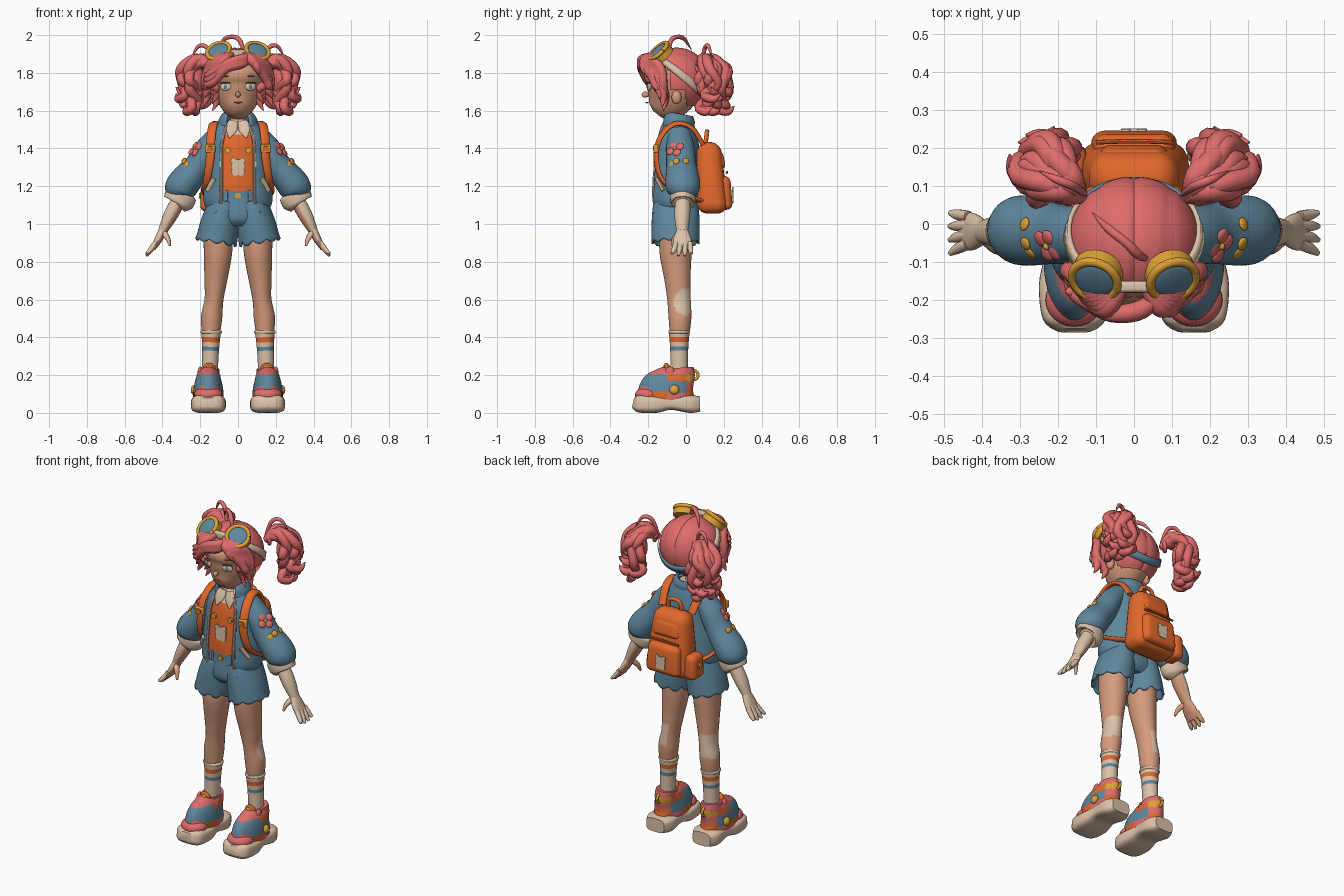
import bpy, bmesh
from math import sin, cos, pi, radians, copysign
from mathutils import Vector, Matrix

if "Cube" in bpy.data.objects:
    bpy.data.objects.remove(bpy.data.objects["Cube"], do_unlink=True)

PALETTE = dict(pink="E06C6C", skin="D69B7D", beige="DCC2A9", blue="5F879D",
               orange="E2682C", yellow="DDA136", dark="5E463E", lip="B8705C")
MATERIALS = {}
for label, code in PALETTE.items():
    rgb = [int(code[i:i + 2], 16) / 255 for i in (0, 2, 4)]
    linear = [((v + .055) / 1.055) ** 2.4 for v in rgb] + [1]
    material = bpy.data.materials.new(label)
    material.use_nodes = True
    material.diffuse_color = linear
    material.node_tree.nodes["Principled BSDF"].inputs["Base Color"].default_value = linear
    MATERIALS[label] = material

X, Y, Z = Vector((1, 0, 0)), Vector((0, 1, 0)), Vector((0, 0, 1))


def finish(name, bm, mat, paint=None, thickness=0, angle=40):
    """Turn a bmesh into a smooth-shaded object, painting faces by a rule."""
    bmesh.ops.recalc_face_normals(bm, faces=bm.faces)
    used = [mat]
    for face in bm.faces:
        label = paint(face.calc_center_median(), face.normal) if paint else mat
        if label not in used:
            used.append(label)
        face.material_index = used.index(label)
    mesh = bpy.data.meshes.new(name)
    bm.to_mesh(mesh)
    bm.free()
    for label in used:
        mesh.materials.append(MATERIALS[label])
    mesh.shade_smooth()
    mesh.set_sharp_from_angle(angle=radians(angle))
    obj = bpy.data.objects.new(name, mesh)
    bpy.context.collection.objects.link(obj)
    if thickness:
        shell = obj.modifiers.new("thickness", "SOLIDIFY")
        shell.thickness, shell.offset = thickness, 0


def resample(points, steps):
    """Catmull-Rom interpolation of tuples."""
    result = []
    for i in range(len(points) - 1):
        a, b, c, d = (points[min(max(i + j, 0), len(points) - 1)] for j in (-1, 0, 1, 2))
        for step in range(steps):
            t = step / steps
            result.append([q + t * ((r - p) + t * ((2 * p - 5 * q + 4 * r - w) + t * (3 * (q - r) + w - p))) / 2
                           for p, q, r, w in zip(a, b, c, d)])
    return result + [list(points[-1])]


def sweep(name, mat, stations, s=1, n=20, steps=4, ref=Y, square=1, cap=True, paint=None, edit=None, thickness=0):
    """Loft elliptical rings (x, y, z, radius, other radius) along a smooth path; s mirrors x."""
    path = resample([tuple(p) + (p[3],) * (len(p) == 4) for p in stations], steps)
    centres = [Vector(p[:3]) for p in path]
    bm, rings, side = bmesh.new(), [], None
    for i, p in enumerate(path):
        along = (centres[min(i + 1, len(path) - 1)] - centres[max(i - 1, 0)]).normalized()
        side = (side - along * side.dot(along) if side else ref.cross(along)).normalized()
        other, ring = along.cross(side), []
        for k in range(n):
            c, q = (copysign(abs(f) ** square, f) for f in (cos(2 * pi * k / n), sin(2 * pi * k / n)))
            v = centres[i] + side * p[3] * c + other * p[4] * q
            ring.append(bm.verts.new((v.x * s, v.y, v.z)))
        rings.append(ring)
    for low, high in zip(rings, rings[1:]):
        for k in range(n):
            bm.faces.new((low[k], low[k - 1], high[k - 1], high[k]))
    if cap:
        bm.faces.new(rings[0])
        bm.faces.new(rings[-1])
    if edit:
        edit(bm)
    finish(name, bm, mat, paint, thickness)


def place(loc, axis):
    return Matrix.Translation(loc) @ Vector(axis).to_track_quat("Z", "Y").to_matrix().to_4x4()


def blob(name, mat, loc, size, axis=Z):
    bm = bmesh.new()
    bmesh.ops.create_uvsphere(bm, u_segments=24, v_segments=14, radius=1,
                              matrix=place(loc, axis) @ Matrix.Diagonal((*size, 1)))
    finish(name, bm, mat)


def disc(name, mat, loc, radius, depth, axis):
    bm = bmesh.new()
    bmesh.ops.create_cone(bm, cap_ends=True, segments=28, radius1=radius, radius2=radius,
                          depth=depth, matrix=place(loc, axis))
    finish(name, bm, mat)


def box(name, mat, loc, size, bevel, taper=1, back=0):
    """Bevelled box, tapering to the top; back is how far its top leans."""
    bm = bmesh.new()
    bmesh.ops.create_cube(bm, size=1)
    for v in bm.verts:
        top = v.co.z > 0
        k = taper if top else 1
        v.co = Vector((v.co.x * size[0] * k, v.co.y * size[1] * k + back * top, v.co.z * size[2])) + Vector(loc)
    bmesh.ops.bevel(bm, geom=bm.edges[:], offset=bevel, segments=5, profile=.5, affect="EDGES")
    finish(name, bm, mat, angle=50)


def hoop(name, mat, loc, axis, major, minor):
    arc = [tuple(place(loc, axis) @ Vector((major * cos(a * pi / 6), major * sin(a * pi / 6), 0))) + (minor,)
           for a in range(13)]
    sweep(name, mat, arc, n=12, ref=Vector(axis))


def lock(name, points, width, s=1):
    last = len(points) - 1
    sweep(name, "pink", [(*p, width * (.08 if i == last else .6 if i == 0 else 1 - .3 * i / last))
                         for i, p in enumerate(points)], s, n=10, steps=5, ref=Vector((.3, .4, .8)))


def cut(bm, rule):
    bmesh.ops.delete(bm, geom=[f for f in bm.faces if rule(f.calc_center_median())], context="FACES")


def bear(name, y, z, size, facing):
    """Flat animal-head patch with two ears."""
    disc(name, "beige", (0, y, z), size, .008, facing)
    for s in (1, -1):
        disc(name + "_ear", "beige", (s * size * .65, y, z + size * .85), size * .4, .007, facing)
        disc(name + "_paw", "beige", (s * size * .4, y, z - size * .8), size * .55, .007, facing)


# Head, neck and face
sweep("head", "skin", [(0, -.15, 1.58, .03), (0, -.135, 1.6, .065, .075), (0, -.1, 1.65, .105, .12), (0, -.07, 1.72, .13, .15),
                       (0, -.06, 1.8, .15, .16), (0, -.06, 1.88, .11), (0, -.06, 1.92, .03)], n=36)
sweep("neck", "skin", [(0, -.05, 1.47, .06), (0, -.06, 1.54, .04), (0, -.07, 1.65, .04)])
blob("nose", "skin", (0, -.215, 1.685), (.013, .02, .016))
blob("mouth", "lip", (0, -.207, 1.643), (.022, .008, .004))
for s, side in ((1, "left_"), (-1, "right_")):
    out = Vector((s * .35, -1, 0))
    blob(side + "eye", "beige", (s * .066, -.196, 1.727), (.03, .021, .008), out)
    blob(side + "iris", "blue", (s * .066, -.201, 1.727), (.011, .014, .005), out)
    blob(side + "lash", "dark", (s * .068, -.2, 1.747), (.03, .004, .008), out)
    blob(side + "brow", "lip", (s * .066, -.203, 1.783), (.026, .005, .007), out)
    blob(side + "ear", "skin", (s * .13, -.05, 1.67), (.02, .026, .036))

# Hair cap with a centre parting
SKULL = Vector((0, -.05, 1.76))
bm = bmesh.new()
bmesh.ops.create_uvsphere(bm, u_segments=64, v_segments=32, radius=.17)
for v in bm.verts:
    groove = .04 * max(0, 1 - abs(v.co.x) / .015) + .03 * max(0, 1 - abs(abs(v.co.x) - .09) / .012)
    v.co = v.co * (1 - groove) * 1.03 + SKULL
cut(bm, lambda c: c.z < 1.63 or (c.y < -.09 and c.z < 1.85) or (c.y < 0 and c.z < 1.71))
finish("hair_cap", bm, "pink")

# Fringe, side curls, pigtails
for s, side in ((1, "left_"), (-1, "right_")):
    for i in range(6):
        u, flick = i / 5, .025 * (-1) ** i
        lock(side + "fringe", [(.03, -.16, 1.9), (.07 + .05 * u, -.22 + .05 * u, 1.87), (.115 + .045 * u, -.2 + .07 * u, 1.815),
                               (.15 + .02 * u, -.17 + .05 * u, 1.76 - .03 * u), (.14 + flick, -.16 + .05 * u, 1.73 - .07 * u),
                               (.16 + flick, -.15 + .03 * u, 1.71 - .11 * u)], .028, s)
    root = Vector((.14, .07, 1.82))
    for i in range(16):
        a = radians(12 + 56 * (i * 5 % 16) / 15)
        reach, drop, curl = .12 + .07 * (i * 7 % 5) / 4, .1 + .1 * (i * 3 % 4) / 3, .03 * (-1) ** i
        d = Vector((cos(a), sin(a), 0)) * reach
        across = Vector((-sin(a), cos(a), 0)) * curl
        lock(side + "pigtail_lock", [root, root + d * .45 + Z * (.035 + .02 * (i % 2)), root + d * .9 + across * .4,
                                     root + d * .95 - across - Z * drop * .6, root + d * .72 + across - Z * drop,
                                     root + d - Z * (drop + .025), root + d * 1.14 - across - Z * (drop - .005)], .03, s)
    blob(side + "pigtail_core", "pink", (s * .235, .14, 1.76), (.06, .06, .09))
    lock(side + "pigtail_loop", [(.13, .08, 1.84), (.16, .1, 1.93), (.21, .12, 1.94), (.25, .14, 1.87)], .013, s)
    hoop(side + "hair_tie", "pink", (s * .155, .08, 1.83), (s, .8, .1), .028, .012)
for end in (0, .025, .05):
    lock("swept_fringe", [(.08, -.17, 1.89), (.02, -.225, 1.875 - end / 2), (-.06, -.235, 1.85 - end / 2),
                          (-.12, -.205, 1.81 - end), (-.16, -.18, 1.79 - end), (-.18, -.18, 1.8 - end)], .027)
lock("brow_curl", [(.06, -.18, 1.88), (.09, -.225, 1.85), (.11, -.215, 1.81), (.14, -.19, 1.79)], .022)
lock("top_curl", [(.03, -.09, 1.92), (.01, -.08, 1.97), (-.02, -.05, 1.99), (-.07, -.01, 1.98), (-.11, .03, 1.92)], .014)

# Goggles and strap
bm, band = bmesh.new(), []
for i in range(48):
    a = 2 * pi * i / 48
    band.append([bm.verts.new(SKULL + Vector((sin(a), -cos(a), .3 + .85 * cos(a) + h)).normalized() * .181) for h in (-.15, .15)])
for i in range(48):
    bm.faces.new((*band[i - 1], *reversed(band[i])))
finish("goggle_strap", bm, "beige", lambda c, n: "blue" if c.y > .05 else "beige", .012)
for s, side in ((1, "left_"), (-1, "right_")):
    look, spot = Vector((s * .28, -.65, .75)).normalized(), Vector((s * .103, -.148, 1.916))
    disc(side + "goggle_cup", "yellow", spot - look * .022, .068, .044, look)
    hoop(side + "goggle_rim", "yellow", spot, look, .062, .012)
    blob(side + "goggle_lens", "blue", spot, (.058, .058, .014), look)
box("goggle_bridge", "beige", (0, -.165, 1.905), (.09, .03, .035), .01)

# Shirt and open jacket
TORSO = [(0, -.055, 1.07, .15, .11), (0, -.055, 1.12, .175, .13), (0, -.055, 1.22, .17, .13), (0, -.055, 1.35, .155, .12),
         (0, -.05, 1.44, .145, .11), (0, -.045, 1.5, .12, .09), (0, -.045, 1.55, .08, .07)]
sweep("shirt", "orange", [(x, y, z, a - .016, b - .016) for x, y, z, a, b in TORSO[1:]], n=40, steps=8,
      paint=lambda c, n: "beige" if c.z > 1.47 else "orange" if c.z > 1.175 else "blue")
sweep("jacket", "blue", TORSO, n=96, steps=6, cap=False, thickness=.014,
      edit=lambda bm: cut(bm, lambda c: c.y < -.05 and abs(c.x) < .092 - .3 * max(0, c.z - 1.42)))
sweep("jacket_collar", "blue", [(0, -.05, 1.51, .1, .08), (0, -.045, 1.55, .095, .085), (0, -.04, 1.58, .075, .07)], n=48,
      cap=False, thickness=.016, edit=lambda bm: cut(bm, lambda c: c.y < -.05 and abs(c.x) < .055))
bear("shirt_patch", -.168, 1.305, .037, -Y)
for s, side in ((1, "left_"), (-1, "right_")):
    sweep(side + "jacket_trim", "beige", [(.088, -.155, 1.08, .008), (.088, -.17, 1.13, .008), (.088, -.168, 1.25, .008),
                                          (.086, -.147, 1.42, .008), (.06, -.122, 1.52, .008)], s, n=8)
    sweep(side + "shirt_collar", "beige", [(.025, -.11, 1.545, .025, .008), (.035, -.13, 1.5, .03, .008),
                                           (.045, -.147, 1.455, .003)], s)
    sweep(side + "pocket_slash", "beige", [(.125, -.153, 1.24, .015, .01), (.16, -.12, 1.175, .015, .01)], s, n=10)
    disc(side + "shirt_button", "yellow", (s * .055, -.155, 1.39), .016, .014, -Y)

    # Sleeves with cuffs and embroidered flowers
    sweep(side + "sleeve", "blue", [(.09, -.035, 1.48, .055, .06), (.155, -.03, 1.4, .069, .075), (.21, -.025, 1.31, .072, .08), (.28, -.018, 1.225, .085, .092),
                                    (.312, -.015, 1.175, .08, .085), (.32, -.015, 1.14, .05)], s, n=28)
    sweep(side + "cuff", "beige", [(.295, -.017, 1.165, .06), (.298, -.017, 1.158, .082, .067), (.318, -.017, 1.113, .08, .065),
                                   (.322, -.017, 1.106, .05)], s, n=28)
    out = Vector((s * .7, -.4, .5)).normalized()
    heart = Vector((s * .175, -.028, 1.36)) + out * .07
    for k in range(4):
        turn = place(heart, out) @ Vector((.03 * cos(k * pi / 2 + .6), .026 * sin(k * pi / 2 + .6), 0))
        blob(side + "flower_petal", "pink", turn, (.022, .022, .01), out)
    blob(side + "flower_centre", "yellow", heart, (.011, .011, .014), out)
    for lean, rise in ((-.8, 0), (-.35, .01), (-.1, -.02), (.25, .01)):
        out = Vector((s * .75, lean, .45)).normalized()
        blob(side + "leaf", "yellow", Vector((s * .222, -.022, 1.285 + rise)) + out * .08, (.018, .018, .008), out)

    # Forearm, hand and fingers: pale back, warmer palm
    def glove(c, n, s=s):
        return "beige" if n.x * s > -.2 else "skin"
    sweep(side + "forearm", "beige", [(.3, -.015, 1.15, .038), (.355, -.02, 1.05, .038, .042), (.4, -.02, .96, .024, .03)], s, paint=glove)
    sweep(side + "hand", "beige", [(.395, -.02, .97, .023, .03), (.42, -.02, .92, .021, .048), (.45, -.02, .87, .014, .05)], s, paint=glove)
    for i in range(4):
        y, tip = -.065 + .03 * i, .826 + .012 * abs(i - 1.5)
        sweep(side + "finger", "beige", [(.435, y * .8, .9, .015), (.465, y, .86, .014), (.485, y * 1.2, tip, .007)], s, n=10, paint=glove)
    sweep(side + "thumb", "beige", [(.4, -.03, .96, .017), (.372, -.06, .925, .014), (.36, -.075, .885, .006)], s, n=10, paint=glove)

    # Shorts leg with scalloped hem
    def scallop(bm, s=s):
        for v in bm.verts:
            around = Vector((v.co.x * s - .115, v.co.y + .055)).angle_signed(Vector((1, 0)), 0)
            v.co.z += .022 * (1 - abs(sin(5 * around))) * max(0, 1 - (v.co.z - .895) / .05)
    sweep(side + "shorts_leg", "blue", [(.068, -.055, 1.12, .08, .112), (.085, -.055, 1.05, .09, .12), (.1, -.055, .98, .1, .122),
                                        (.115, -.055, .895, .106, .122)], s, n=60, edit=scallop, cap=False, thickness=.01)
    sweep(side + "shorts_pocket", "blue", [(.08, -.168, 1.1, .006), (.125, -.163, 1.05, .006), (.17, -.11, 1.04, .006)], s, n=8)
    box(side + "belt_loop", "blue", (s * .06, -.158, 1.15), (.014, .02, .06), .005)

    # Leg with pale knee patch, striped sock
    def knee(c, n, s=s):
        return "beige" if ((c.z - .59) / .07) ** 2 + (c.y / .065) ** 2 < 1 and n.x * s > -.45 else "skin"
    sweep(side + "leg", "skin", [(.105, -.055, .98, .078, .085), (.106, -.055, .85, .075, .085), (.118, -.045, .7, .06, .068),
                                 (.127, -.037, .6, .05, .062), (.14, -.032, .5, .056, .06), (.143, -.035, .4, .045, .05)],
          s, n=36, steps=9, paint=knee)

    def stripes(c, n):
        return "orange" if .375 < c.z < .4 else "blue" if .33 < c.z < .35 else "beige"
    sweep(side + "sock", "beige", [(.142, -.036, .435, .053, .056), (.145, -.036, .34, .045, .048), (.15, -.035, .2, .042, .047)],
          s, n=28, steps=24, paint=stripes)
    hoop(side + "sock_cuff", "beige", (s * .142, -.036, .428), Z, .048, .01)

    # Chunky shoe
    def patches(c, n):
        if c.z > .205:
            return "pink"
        if c.y < -.19:
            return "pink" if c.z < .135 else "blue"
        if c.y < -.1:
            return "orange" if c.z < .115 else "blue"
        if c.y < 0:
            return "pink" if c.z < .105 else "blue" if c.z < .17 else "orange"
        return "orange" if c.z < .13 else "pink" if c.z < .17 else "yellow"
    sweep(side + "sole", "beige", [(.157, -.28, .055, .045, .025), (.157, -.25, .05, .083, .047), (.157, -.16, .045, .093, .045),
                                   (.157, -.08, .052, .08, .036), (.157, .02, .047, .085, .047), (.157, .075, .047, .06, .04)],
          s, n=36, ref=Z, square=.55)
    sweep(side + "shoe", "blue", [(.157, -.095, .07, .08, .165), (.157, -.09, .11, .08, .158), (.157, -.06, .16, .07, .122),
                                  (.155, -.03, .205, .058, .08), (.153, -.03, .235, .055, .068)], s, n=48, steps=8, paint=patches)
    blob(side + "toe_cap", "pink", (s * .157, -.2, .095), (.076, .07, .045))
    blob(side + "shoe_tongue", "orange", (s * .153, -.095, .225), (.036, .018, .042), (0, -.3, 1))
    blob(side + "tongue_label", "yellow", (s * .153, -.112, .235), (.02, .01, .018), (0, -.3, 1))
    for y, z in ((-.21, .145), (-.18, .168), (-.145, .19), (-.122, .208)):
        sweep(side + "lace", "beige", [(.1, y + .05, z - .012, .009), (.13, y + .008, z, .009), (.157, y, z + .004, .009),
                                       (.184, y + .008, z, .009), (.212, y + .05, z - .012, .009)], s, n=8)
    blob(side + "shoe_button", "yellow", (s * .234, -.062, .123), (.026, .026, .016), (s, 0, .15))
    blob(side + "shoe_tab", "pink", (s * .2, -.085, .215), (.014, .025, .03))
    hoop(side + "heel_loop", "yellow", (s * .153, .04, .2), X, .024, .008)

    # Backpack straps and buckles
    sweep(side + "pack_strap", "orange", [(.1, .09, 1.42, .025, .012), (.115, .03, 1.51, .025, .012), (.13, -.06, 1.53, .025, .012),
                                          (.143, -.135, 1.46, .025, .012), (.148, -.158, 1.35, .024, .012), (.165, -.125, 1.23, .02, .01),
                                          (.175, -.02, 1.16, .018, .01), (.12, .09, 1.12, .018, .01)], s)
    box(side + "strap_buckle", "yellow", (s * .147, -.16, 1.4), (.054, .024, .045), .007)
    box(side + "buckle_slot", "orange", (s * .147, -.169, 1.4), (.03, .014, .024), .004)

# Shorts waist
sweep("shorts_waist", "blue", [(0, -.055, .99, .12, .09), (0, -.055, 1.03, .165, .118), (0, -.055, 1.12, .15, .115), (0, -.055, 1.18, .135, .108)],
      n=40, square=.9)
disc("shorts_button", "yellow", (0, -.166, 1.15), .015, .02, -Y)

# Backpack
box("backpack", "orange", (0, .14, 1.245), (.3, .17, .38), .06, .75, -.02)
box("pack_pocket", "orange", (0, .208, 1.165), (.23, .08, .18), .034, .9, -.01)
box("pack_flap", "orange", (0, .178, 1.34), (.19, .07, .1), .03, .85, -.015)
box("side_pocket", "orange", (-.16, .15, 1.14), (.08, .12, .15), .032, .9)
bear("pack_patch", .247, 1.155, .033, Y)
sweep("pack_handle", "orange", [(-.045, .1, 1.4, .012), (-.035, .11, 1.48, .012), (.035, .11, 1.48, .012), (.045, .1, 1.4, .012)], n=12)
sweep("pack_zip", "orange", [(-.1, .215, 1.27, .006), (0, .218, 1.275, .006), (.1, .215, 1.27, .006)], n=8, ref=Z)
disc("side_pocket_button", "yellow", (-.201, .15, 1.15), .014, .012, X)
